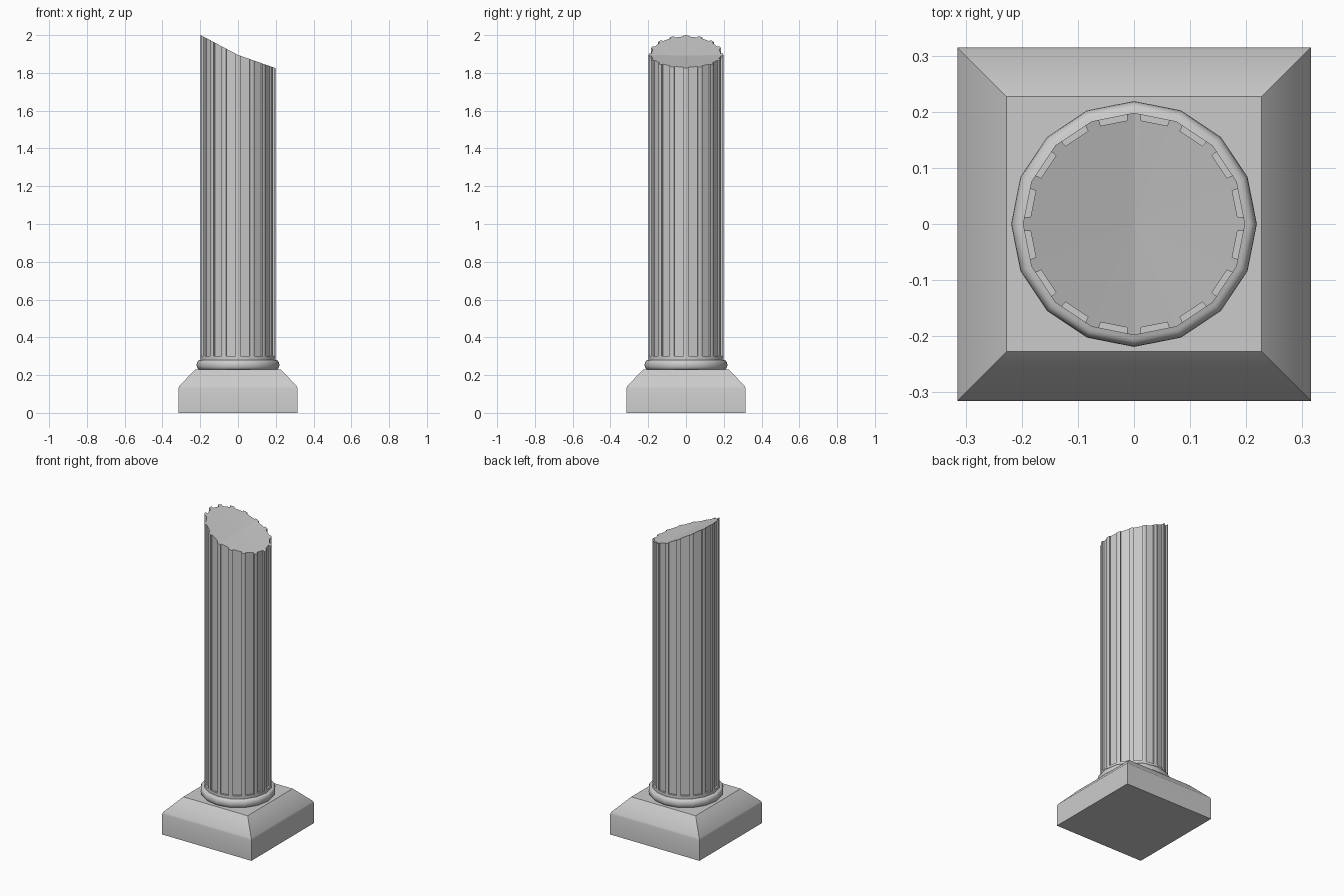
import bpy, bmesh, math
from mathutils import Vector

if "Cube" in bpy.data.objects:
    bpy.data.objects.remove(bpy.data.objects["Cube"])

SIDES = 16


def finish(name, bm, smooth_angle=None):
    bmesh.ops.recalc_face_normals(bm, faces=bm.faces)
    mesh = bpy.data.meshes.new(name)
    bm.to_mesh(mesh)
    bm.free()
    obj = bpy.data.objects.new(name, mesh)
    bpy.context.collection.objects.link(obj)
    if smooth_angle:
        bpy.ops.object.select_all(action='DESELECT')
        obj.select_set(True)
        bpy.context.view_layer.objects.active = obj
        bpy.ops.object.shade_smooth_by_angle(angle=math.radians(smooth_angle))
    return obj


def skin(bm, loops):
    """Join equal-length loops of vertices with quads."""
    for a, b in zip(loops, loops[1:]):
        n = len(a)
        for i in range(n):
            j = (i + 1) % n
            bm.faces.new((a[i], a[j], b[j], b[i]))


def lathe(name, profile, sides, start=0.0, smooth_angle=None):
    bm = bmesh.new()
    loops = []
    for r, z in profile:
        angles = [start + math.tau * i / sides for i in range(sides)]
        loops.append([bm.verts.new((r * math.cos(a), r * math.sin(a), z)) for a in angles])
    skin(bm, loops)
    bm.faces.new(loops[0])
    bm.faces.new(loops[-1])
    return finish(name, bm, smooth_angle)


# Square plinth with a sloping shoulder
d = math.sqrt(2)
lathe("plinth", [(0.315 * d, 0), (0.315 * d, 0.13), (0.311 * d, 0.142), (0.227 * d, 0.23)],
      4, math.pi / 4, 35)

# Rounded ring and plain collar below the flutes
R = 0.198
ring = [(0.204 + 0.015 * math.cos(t), 0.254 + 0.025 * math.sin(t))
        for t in (math.radians(-90 + 22.5 * k) for k in range(9))]
lathe("base_ring", ring + [(R, 0.281), (R, 0.30)], SIDES, 0, 40)


# Broken top: steep on the left, gentler to the right
def break_height(x):
    return 1.895 - (0.53 if x < 0 else 0.35) * x


# Fluted shaft: one recessed panel per side, narrow ridges on the corners
outline = []
for i in range(SIDES):
    a, b = (Vector((R * math.cos(t), R * math.sin(t), 0))
            for t in (math.tau * i / SIDES, math.tau * (i + 1) / SIDES))
    inward = -(a + b).normalized() * 0.011
    s, e = a.lerp(b, 0.17), a.lerp(b, 0.83)
    outline += [a, s, s + inward, e + inward, e]

bm = bmesh.new()
bottom = [bm.verts.new((p.x, p.y, 0.30)) for p in outline]
top = [bm.verts.new((p.x, p.y, break_height(p.x))) for p in outline]
skin(bm, [bottom, top])
bm.faces.new(bottom)
centre = bm.verts.new((0, 0, 1.892))
for i in range(len(top)):
    bm.faces.new((top[i], top[(i + 1) % len(top)], centre))
finish("fluted_shaft", bm)
